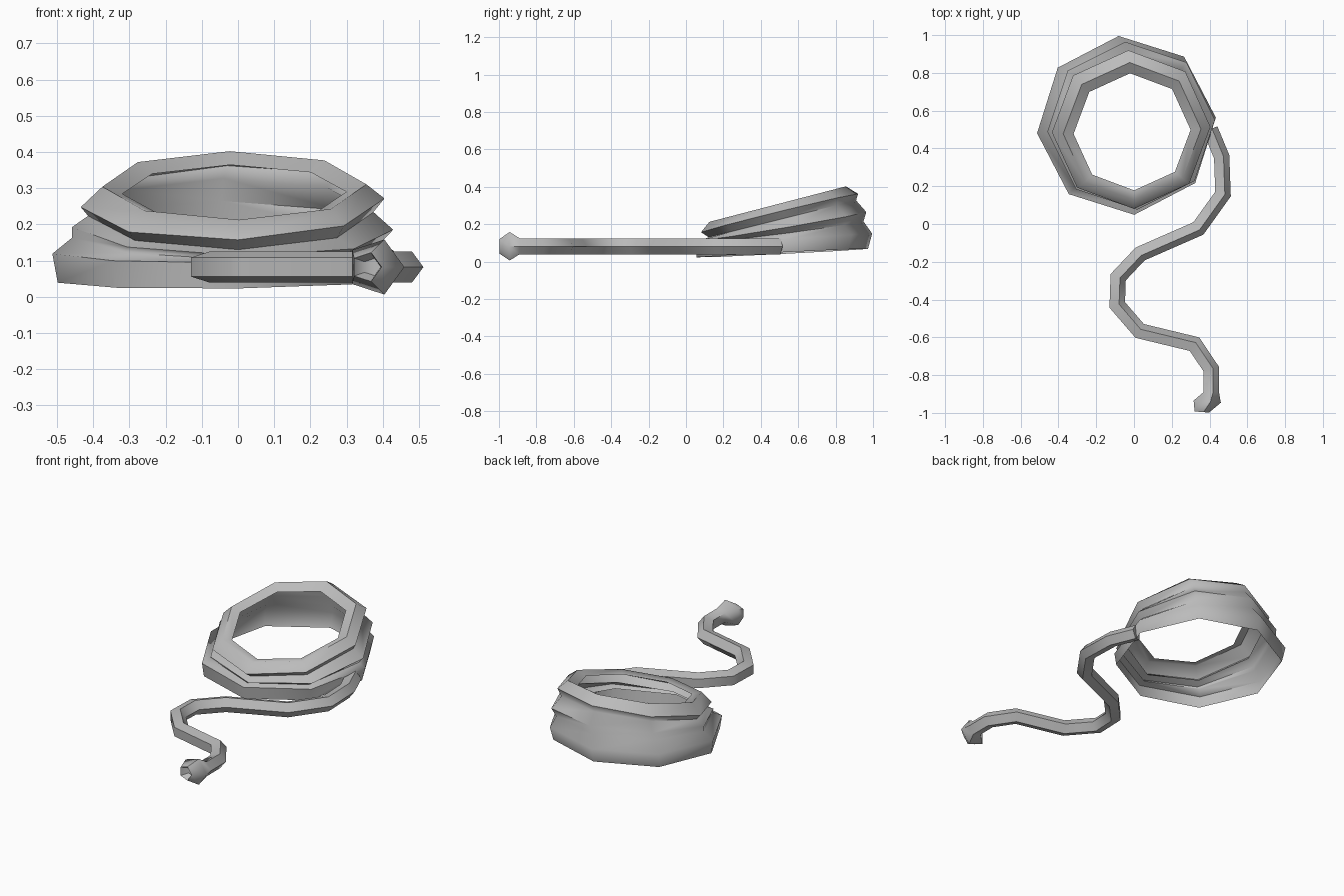
import bpy, bmesh, math
from mathutils import Vector

if "Cube" in bpy.data.objects:
    bpy.data.objects.remove(bpy.data.objects["Cube"])

mat = bpy.data.materials.new("rope_grey")
mat.use_nodes = True
GREY = (0.5, 0.5, 0.5, 1)
mat.diffuse_color = GREY
mat.node_tree.nodes["Principled BSDF"].inputs["Base Color"].default_value = GREY


def loft(name, rings, cap_start=False, cap_end=False):
    """Skin a list of equal-length closed rings."""
    bm = bmesh.new()
    rows = [[bm.verts.new(p) for p in ring] for ring in rings]
    n = len(rows[0])
    for a, b in zip(rows, rows[1:]):
        for i in range(n):
            j = (i + 1) % n
            bm.faces.new((a[i], a[j], b[j], b[i]))
    if cap_start:
        bm.faces.new(rows[0][::-1])
    if cap_end:
        bm.faces.new(rows[-1])
    mesh = bpy.data.meshes.new(name)
    bm.to_mesh(mesh)
    bm.free()
    mesh.materials.append(mat)
    obj = bpy.data.objects.new(name, mesh)
    bpy.context.collection.objects.link(obj)
    bpy.ops.object.select_all(action="DESELECT")
    bpy.context.view_layer.objects.active = obj
    obj.select_set(True)
    bpy.ops.object.shade_smooth_by_angle(angle=math.radians(60))
    return obj


# Coil stack: tilted octagons (centre x, centre y, radius, height, y tilt, x tilt, turn)
def octagon(cx, cy, r, z, tilt, lean, turn):
    pts = []
    for i in range(8):
        a = math.radians(90 + turn + 45 * i)
        x, y = cx + r * math.cos(a), cy + r * math.sin(a)
        pts.append((x, y, z + tilt * (y - 0.5) + lean * x))
    return pts


coil = [
    (-0.04, 0.515, 0.46, 0.045, 0.05, 0.01, 5),
    (-0.04, 0.522, 0.475, 0.12, 0.06, 0.0, 5),
    (-0.03, 0.52, 0.43, 0.155, 0.13, -0.02, 4),
    (-0.015, 0.52, 0.445, 0.185, 0.17, -0.02, 4),
    (-0.02, 0.515, 0.395, 0.225, 0.25, 0.0, 3),
    (-0.015, 0.50, 0.42, 0.26, 0.245, 0.02, 2),
    (-0.01, 0.49, 0.365, 0.31, 0.26, 0.0, 2),
    (-0.01, 0.488, 0.31, 0.29, 0.25, 0.0, 2),
]
loft("rope_coil", [octagon(*c) for c in coil])

# Loose tail: five-sided tube along a winding path
HEIGHT = 0.082


def pentagon(centre, direction, r, stretch=1.0):
    t = Vector(direction).normalized()
    side = Vector((-t.y, t.x))
    pts = []
    for i in range(5):
        a = math.radians(72 * i)
        p = centre + side * r * math.cos(a) * stretch
        pts.append((p.x, p.y, HEIGHT + r * math.sin(a)))
    return pts


path = [Vector(p) for p in (
    (0.40, 0.50), (0.46, 0.355), (0.467, 0.16), (0.338, -0.02), (0.03, -0.155),
    (-0.088, -0.28), (-0.093, -0.43), (0.028, -0.57), (0.318, -0.64),
    (0.405, -0.77), (0.405, -0.89))]
tail = []
for i, p in enumerate(path):
    before = (p - path[i - 1]).normalized() if i else (path[1] - p).normalized()
    after = (path[i + 1] - p).normalized() if i < len(path) - 1 else before
    direction = before + after
    mitre = 2 / direction.length
    tail.append(pentagon(p, direction, 0.045, mitre))

# Knotted tip with a small hollow end
tip = [((0.38, -0.94), 0.08), ((0.355, -0.995), 0.042), ((0.37, -0.96), 0.025)]
for centre, r in tip:
    tail.append(pentagon(Vector(centre), (-0.08, -1), r))
loft("rope_tail", tail, cap_start=True, cap_end=True)
